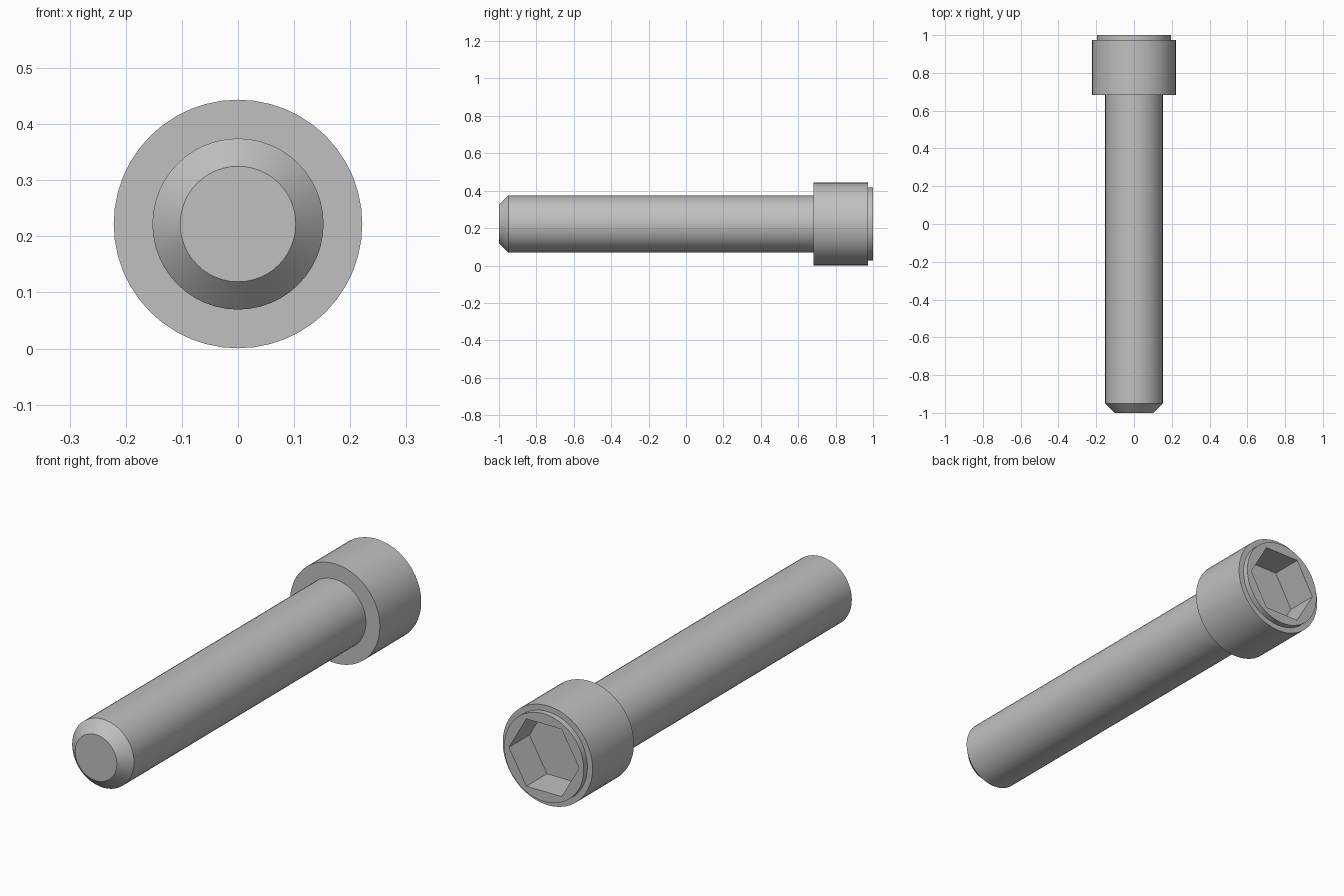
import bpy
import bmesh
from math import cos, sin, pi, radians

cube = bpy.data.objects.get("Cube")
if cube:
    bpy.data.objects.remove(cube, do_unlink=True)

SEGMENTS = 48          # multiple of six, so the socket corners stay crisp
AXIS_Z = 0.222         # height of the screw axis
SHANK_R, TIP_R, HEAD_R, RIM_R = 0.1525, 0.103, 0.2215, 0.196
SOCKET_APOTHEM = 0.15
HEAD_Y, RIM_Y, FLOOR_Y = 0.683, 0.974, 0.855

steel = bpy.data.materials.new("steel grey")
steel.use_nodes = True
colour = (0.53, 0.53, 0.53, 1)
steel.diffuse_color = colour
steel.node_tree.nodes["Principled BSDF"].inputs["Base Color"].default_value = colour


def circle(radius):
    return lambda angle: radius


def hexagon(apothem):
    return lambda angle: apothem / cos(angle % (pi / 3) - pi / 6)


def loft(name, sections, cap_start=False, cap_end=False):
    """Skin a list of (y, outline) sections along the screw axis."""
    bm = bmesh.new()
    rings = []
    for y, outline in sections:
        ring = []
        for i in range(SEGMENTS):
            # the small offset avoids a rounding jump at the corners
            a = 2 * pi * i / SEGMENTS
            r = outline(a + 1e-7)
            ring.append(bm.verts.new((r * cos(a), y, AXIS_Z + r * sin(a))))
        rings.append(ring)
    for a, b in zip(rings, rings[1:]):
        for i in range(SEGMENTS):
            j = (i + 1) % SEGMENTS
            bm.faces.new((a[i], b[i], b[j], a[j]))
    if cap_start:
        bm.faces.new(rings[0])
    if cap_end:
        bm.faces.new(rings[-1][::-1])
    mesh = bpy.data.meshes.new(name)
    bm.to_mesh(mesh)
    bm.free()
    mesh.materials.append(steel)
    obj = bpy.data.objects.new(name, mesh)
    bpy.context.collection.objects.link(obj)
    bpy.ops.object.select_all(action='DESELECT')
    obj.select_set(True)
    bpy.context.view_layer.objects.active = obj
    bpy.ops.object.shade_smooth_by_angle(angle=radians(30))
    return obj


# Plain shank with a chamfered tip
loft("shank", [
    (-1, circle(TIP_R)),
    (-0.95, circle(SHANK_R)),
    (HEAD_Y, circle(SHANK_R)),
], cap_start=True)

# Cylindrical head with a stepped rim and a hexagonal socket
loft("socket_head", [
    (HEAD_Y, circle(SHANK_R)),
    (HEAD_Y, circle(HEAD_R)),
    (RIM_Y, circle(HEAD_R)),
    (RIM_Y, circle(RIM_R)),
    (1, circle(RIM_R)),
    (1, hexagon(SOCKET_APOTHEM)),
    (FLOOR_Y, hexagon(SOCKET_APOTHEM)),
], cap_end=True)
